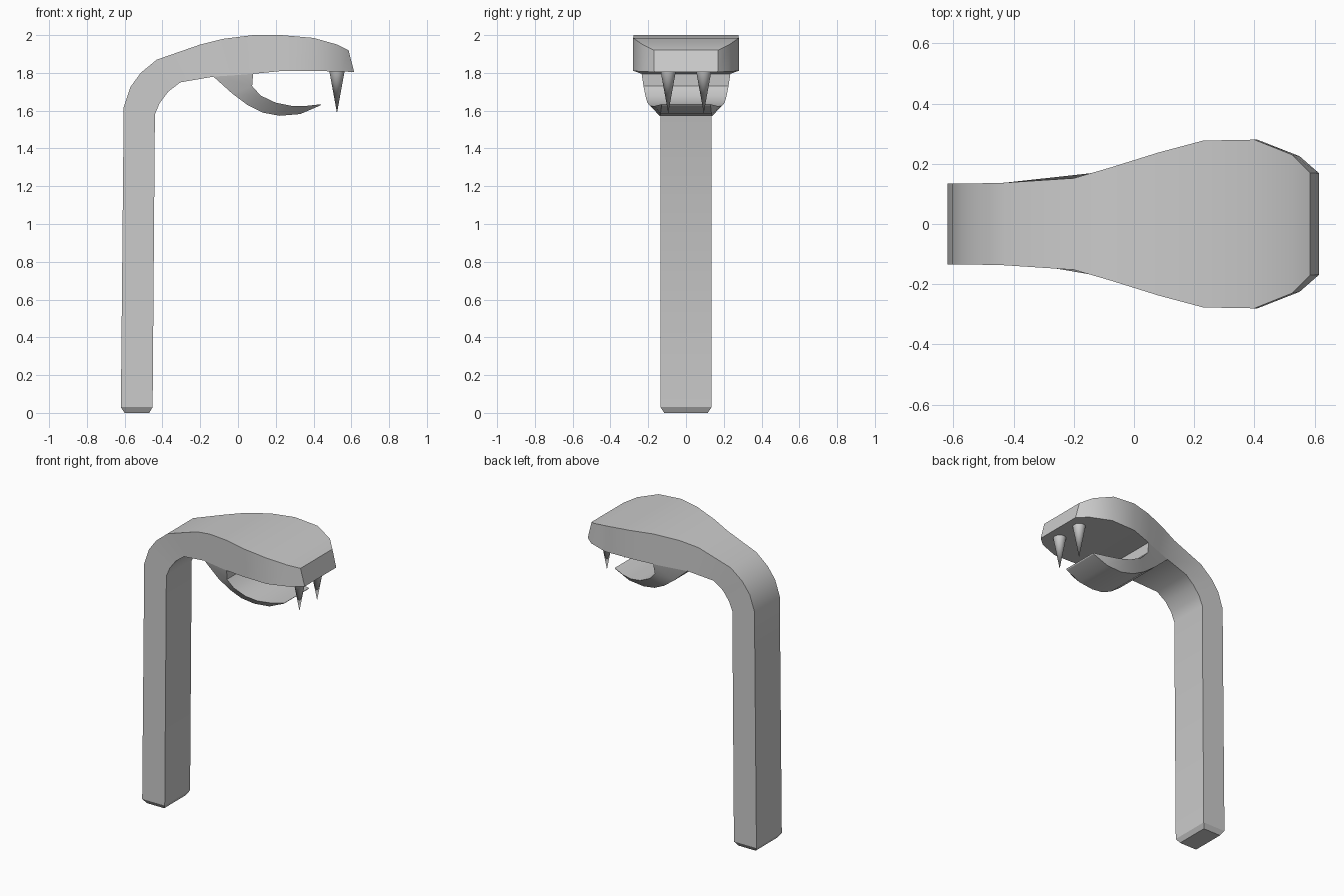
import bpy, bmesh, math

if "Cube" in bpy.data.objects:
    bpy.data.objects.remove(bpy.data.objects["Cube"])


def finish(name, bm, angle=30):
    bmesh.ops.recalc_face_normals(bm, faces=bm.faces)
    me = bpy.data.meshes.new(name)
    bm.to_mesh(me)
    bm.free()
    ob = bpy.data.objects.new(name, me)
    bpy.context.collection.objects.link(ob)
    bpy.ops.object.select_all(action='DESELECT')
    ob.select_set(True)
    bpy.context.view_layer.objects.active = ob
    bpy.ops.object.shade_smooth_by_angle(angle=math.radians(angle))
    return ob


def loft(name, sections, start_cap=True, open_under=()):
    """Loft four-sided sections: (x, z, half width) of one edge, then of the opposite edge."""
    bm = bmesh.new()
    rings = []
    for (xa, za, wa), (xb, zb, wb) in sections:
        rings.append([bm.verts.new(p) for p in (
            (xa, -wa, za), (xa, wa, za), (xb, wb, zb), (xb, -wb, zb))])
    for i, (r, s) in enumerate(zip(rings, rings[1:])):
        for k in range(4):
            if k == 2 and i in open_under:
                continue
            n = (k + 1) % 4
            bm.faces.new((r[k], r[n], s[n], s[k]))
    if start_cap:
        bm.faces.new(rings[0])
    bm.faces.new(rings[-1])
    return finish(name, bm)


# Stem, bent neck and upper head; underside is open where the jaw joins
loft("stem_and_head", [
    ((-0.60, 0.00, .115), (-0.47, 0.00, .115)),
    ((-0.62, 0.03, .135), (-0.452, 0.03, .135)),
    ((-0.605, 1.62, .135), (-0.44, 1.58, .135)),
    ((-0.57, 1.725, .135), (-0.415, 1.64, .135)),
    ((-0.515, 1.80, .135), (-0.37, 1.70, .135)),
    ((-0.43, 1.87, .137), (-0.305, 1.75, .14)),
    ((-0.20, 1.95, .152), (-0.13, 1.78, .17)),
    ((-0.08, 1.98, .187), (-0.025, 1.787, .2025)),
    ((0.08, 2.00, .237), (0.08, 1.795, .235)),
    ((0.23, 2.00, .277), (0.23, 1.81, .275)),
    ((0.40, 1.985, .28), (0.41, 1.81, .28)),
    ((0.525, 1.95, .23), (0.55, 1.807, .225)),
    ((0.585, 1.92, .17), (0.615, 1.805, .168)),
], open_under=(6, 7))

# Lower jaw, curving from the throat to a thin lip
loft("lower_jaw", [
    ((0.08, 1.795, .235), (-0.13, 1.78, .17)),
    ((0.075, 1.73, .225), (-0.03, 1.69, .17)),
    ((0.12, 1.68, .215), (0.05, 1.63, .16)),
    ((0.20, 1.642, .205), (0.13, 1.59, .15)),
    ((0.28, 1.626, .19), (0.22, 1.573, .14)),
    ((0.36, 1.625, .165), (0.33, 1.582, .135)),
    ((0.44, 1.634, .13), (0.435, 1.627, .13)),
], start_cap=False)

# Pair of fangs
for side, label in ((-1, "right"), (1, "left")):
    bm = bmesh.new()
    bmesh.ops.create_cone(bm, cap_ends=True, segments=24,
                          radius1=0.0, radius2=0.041, depth=0.225)
    bmesh.ops.remove_doubles(bm, verts=bm.verts, dist=1e-5)
    bmesh.ops.translate(bm, verts=bm.verts, vec=(0.524, side * 0.094, 1.70))
    finish("fang_" + label, bm)
